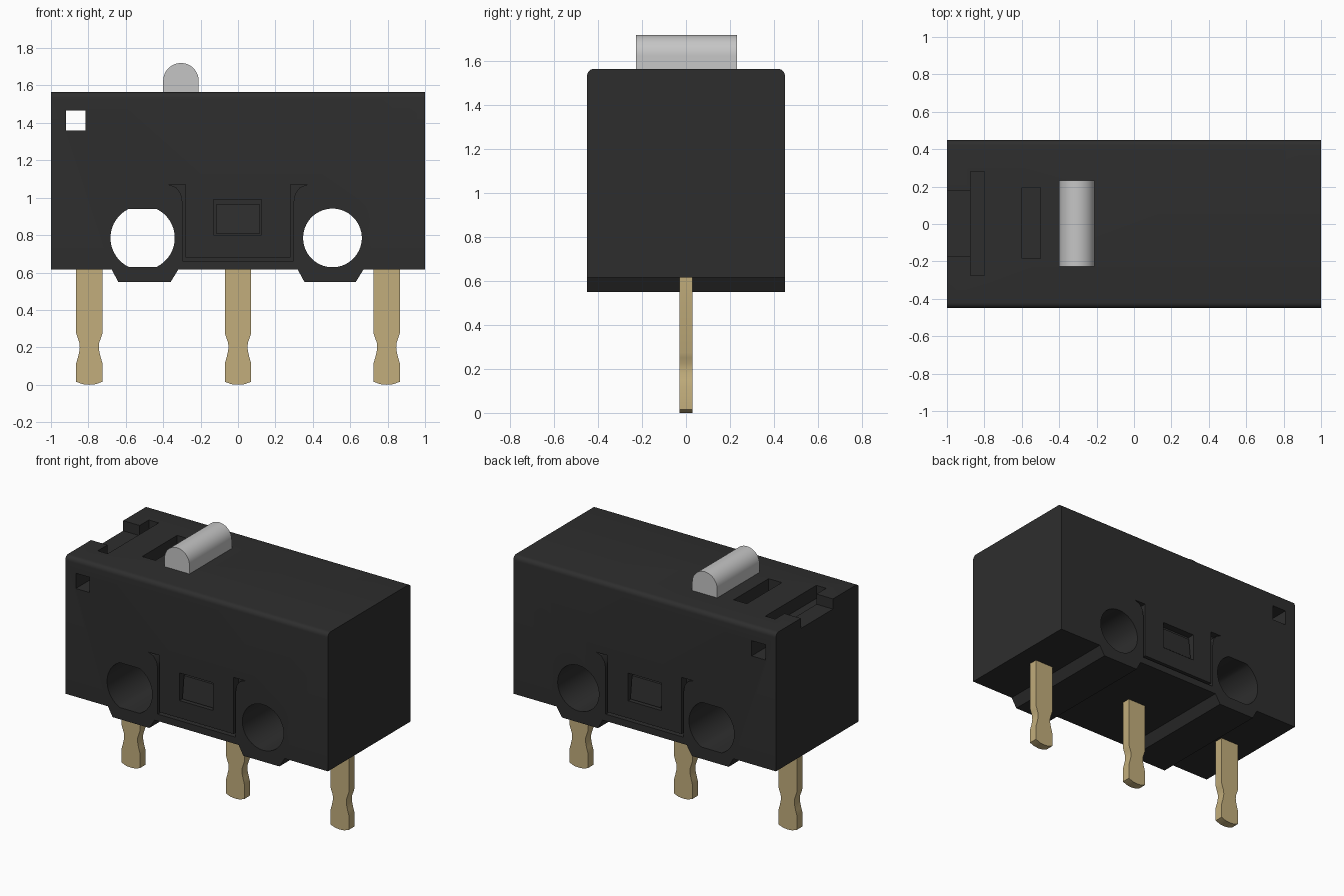
import bpy, bmesh, math

cube = bpy.data.objects.get("Cube")
if cube:
    bpy.data.objects.remove(cube, do_unlink=True)


def material(name, rgb, rough=0.6):
    m = bpy.data.materials.new(name)
    m.use_nodes = True
    m.diffuse_color = (*rgb, 1)
    b = m.node_tree.nodes["Principled BSDF"]
    b.inputs["Base Color"].default_value = (*rgb, 1)
    b.inputs["Roughness"].default_value = rough
    return m


BLACK = material("black plastic", (0.027, 0.027, 0.027))
GREY = material("light grey plastic", (0.56, 0.56, 0.56))
BRASS = material("brass", (0.54, 0.42, 0.20))


def prism(name, pts, y0, y1, mat):
    """Extrude an (x, z) outline from y0 to y1."""
    bm = bmesh.new()
    face = bm.faces.new([bm.verts.new((x, y0, z)) for x, z in pts])
    ext = bmesh.ops.extrude_face_region(bm, geom=[face])
    moved = [v for v in ext["geom"] if isinstance(v, bmesh.types.BMVert)]
    bmesh.ops.translate(bm, verts=moved, vec=(0, y1 - y0, 0))
    bmesh.ops.recalc_face_normals(bm, faces=bm.faces)
    me = bpy.data.meshes.new(name)
    bm.to_mesh(me)
    bm.free()
    me.materials.append(mat)
    ob = bpy.data.objects.new(name, me)
    bpy.context.collection.objects.link(ob)
    return ob


def rect(x0, x1, z0, z1):
    return [(x0, z0), (x1, z0), (x1, z1), (x0, z1)]


def circle(cx, cz, r, n=48, lo=-9, hi=9):
    """Circle outline, flattened below lo and above hi."""
    out = []
    for i in range(n):
        a = 2 * math.pi * (i + 0.5) / n
        z = cz + r * math.sin(a)
        if lo < z < hi:
            out.append((cx + r * math.cos(a), z))
    return out


def activate(ob):
    bpy.ops.object.select_all(action='DESELECT')
    ob.select_set(True)
    bpy.context.view_layer.objects.active = ob


def cut(target, pts, y0, y1):
    cutter = prism("cutter", pts, y0, y1, BLACK)
    cutter.hide_render = True
    mod = target.modifiers.new("cut", 'BOOLEAN')
    mod.operation, mod.solver, mod.object = 'DIFFERENCE', 'EXACT', cutter
    activate(target)
    bpy.ops.object.modifier_apply(modifier=mod.name)
    bpy.data.objects.remove(cutter, do_unlink=True)


def smooth(ob, angle=30):
    activate(ob)
    bpy.ops.object.shade_smooth_by_angle(angle=math.radians(angle))


W, BASE, TOP = 0.45, 0.615, 1.565

# Housing outline with two mounting feet underneath
housing = prism("housing", [
    (-1, BASE), (-0.675, BASE), (-0.64, 0.55), (-0.36, 0.55), (-0.32, BASE),
    (0.32, BASE), (0.355, 0.55), (0.63, 0.55), (0.67, BASE), (1, BASE),
    (1, TOP), (-1, TOP)], -W, W, BLACK)

# Rounded long top edges
bm = bmesh.new()
bm.from_mesh(housing.data)
edges = [e for e in bm.edges
         if all(v.co.z > TOP - 0.01 for v in e.verts)
         and abs(e.verts[0].co.x - e.verts[1].co.x) > 1]
bmesh.ops.bevel(bm, geom=edges, offset=0.03, segments=5, profile=0.5, affect='EDGES')
bm.to_mesh(housing.data)
bm.free()

# Through holes: slotted mount, round mount, small square
cut(housing, circle(-0.51, 0.785, 0.172, lo=0.63, hi=0.94), -1, 1)
cut(housing, circle(0.505, 0.785, 0.157), -1, 1)
cut(housing, rect(-0.92, -0.815, 1.36, 1.465), -1, 1)

# Top pockets: T-shaped notch and slot
cut(housing, rect(-1.1, -0.87, TOP - 0.07, 1.7), -0.17, 0.18)
cut(housing, rect(-0.875, -0.80, TOP - 0.09, 1.7), -0.275, 0.28)
cut(housing, rect(-0.60, -0.50, TOP - 0.09, 1.7), -0.185, 0.195)

# Clip grooves and latch windows on both long sides
half = [(0.296, 0.662), (0.296, 0.97), (0.305, 1.02), (0.33, 1.055),
        (0.37, 1.07), (0.282, 1.07), (0.282, 0.68)]
groove = half + [(-x, z) for x, z in reversed(half)]
for s in (-1, 1):
    side = "front" if s < 0 else "back"
    y0, y1 = sorted((s * (W - 0.05), s * (W + 0.1)))
    cut(housing, groove, y0, y1)
    cut(housing, rect(-0.13, 0.125, 0.80, 0.99), y0, y1)
    # Catch inside the window, sloping inward toward its top
    catch = prism(side + "_latch_catch", rect(-0.117, 0.117, 0.81, 0.965),
                  s * (W - 0.06), s * (W - 0.012), BLACK)
    for v in catch.data.vertices:
        if v.co.z > 0.9 and abs(v.co.y) > W - 0.03:
            v.co.y = s * (W - 0.03)
smooth(housing)

# Half-round plunger
arc = [(-0.305 + 0.095 * math.cos(math.pi * i / 24),
        1.625 + 0.095 * math.sin(math.pi * i / 24)) for i in range(25)]
plunger = prism("plunger", [(-0.40, 1.50), (-0.21, 1.50)] + arc, -0.228, 0.232, GREY)
smooth(plunger)

# Terminals: waisted flat pins with a slightly rounded tip
edge = [(0.035, 0.003), (0.07, 0.016), (0.07, 0.115), (0.06, 0.15), (0.053, 0.18),
        (0.051, 0.20), (0.053, 0.225), (0.062, 0.25), (0.07, 0.275), (0.07, 0.65)]
for name, cx in (("right", -0.795), ("middle", 0), ("left", 0.795)):
    pts = [(cx, 0)] + [(cx + x, z) for x, z in edge]
    pts += [(cx - x, z) for x, z in reversed(edge)]
    smooth(prism(name + "_terminal", pts, -0.03, 0.03, BRASS))
